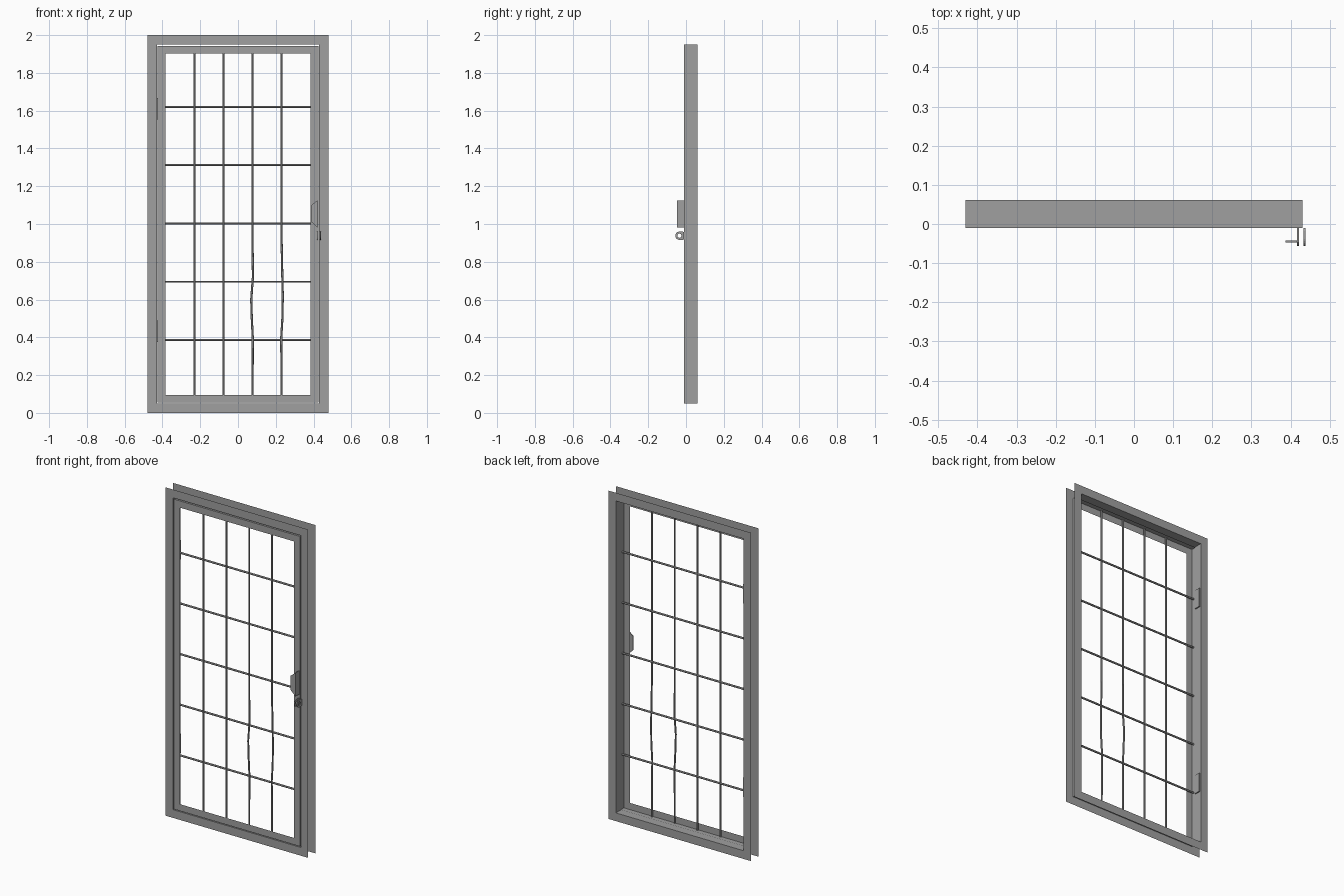
import bpy, bmesh, math

cube = bpy.data.objects.get("Cube")
if cube:
    bpy.data.objects.remove(cube, do_unlink=True)

# One flat grey for all the steel
steel = bpy.data.materials.new("grey_steel")
steel.use_nodes = True
GREY = (0.35, 0.35, 0.35, 1)
steel.diffuse_color = GREY
steel.node_tree.nodes["Principled BSDF"].inputs["Base Color"].default_value = GREY


def finish(name, bm):
    mesh = bpy.data.meshes.new(name)
    bm.to_mesh(mesh)
    bm.free()
    mesh.materials.append(steel)
    ob = bpy.data.objects.new(name, mesh)
    bpy.context.collection.objects.link(ob)
    return ob


def sheet_frame(name, half, z0, z1, profile):
    """Sweep a folded sheet profile of (inset, y) points around a rectangle."""
    bm = bmesh.new()
    rings = []
    for d, y in profile:
        x, lo, hi = half - d, z0 + d, z1 - d
        rings.append([bm.verts.new(c) for c in
                      ((-x, y, lo), (x, y, lo), (x, y, hi), (-x, y, hi))])
    for a, b in zip(rings, rings[1:]):
        for k in range(4):
            n = (k + 1) % 4
            bm.faces.new((a[k], a[n], b[n], b[k]))
    return finish(name, bm)


def box(name, lo, hi):
    bm = bmesh.new()
    bmesh.ops.create_cube(bm, size=1)
    for v in bm.verts:
        v.co = [(l + h) / 2 + c * (h - l) for l, h, c in zip(lo, hi, v.co)]
    return finish(name, bm)


def rod(name, points, radius=0.0058):
    """Round bar along a path, made into a mesh."""
    cu = bpy.data.curves.new(name, 'CURVE')
    cu.dimensions = '3D'
    cu.bevel_depth = radius
    cu.bevel_resolution = 1
    cu.use_fill_caps = True
    sp = cu.splines.new('POLY')
    sp.points.add(len(points) - 1)
    for p, co in zip(sp.points, points):
        p.co = (*co, 1)
    cu.materials.append(steel)
    ob = bpy.data.objects.new(name, cu)
    bpy.context.collection.objects.link(ob)
    bpy.ops.object.select_all(action='DESELECT')
    ob.select_set(True)
    bpy.context.view_layer.objects.active = ob
    bpy.ops.object.convert(target='MESH')
    bpy.ops.object.shade_smooth_by_angle(angle=math.radians(50))


FRONT, BACK = -0.01, 0.061

# Channel-shaped outer frame: front flange, jamb, back flange
sheet_frame("outer_frame", 0.48, 0, 2,
            [(0, FRONT), (0.05, FRONT), (0.05, BACK), (0, BACK)])

# Door leaf made of angle steel
sheet_frame("door_leaf", 0.426, 0.055, 1.943,
            [(0, 0.02), (0, FRONT), (0.041, FRONT)])

# Vertical bars, two of them slightly bent low down
bends = {
    2: [(0.9, 0), (0.72, 0.002), (0.6, -0.007), (0.5, -0.004), (0.4, 0.001)],
    3: [(0.9, 0), (0.75, 0.003), (0.62, 0.006), (0.5, 0.004), (0.4, -0.002)],
}
for i in range(4):
    x = (i - 1.5) * 0.154
    path = [(x, -0.002, 1.942)]
    path += [(x + dx, -0.002, z) for z, dx in bends.get(i, [])]
    path.append((x, -0.002, 0.057))
    rod(f"vertical_bar_{i + 1}", path)

# Horizontal bars behind them
for i in range(5):
    z = 0.386 + i * 0.3085
    rod(f"horizontal_bar_{i + 1}", [(-0.425, 0.004, z), (0.425, 0.004, z)])

# Hinges inside the left-hand jamb
for name, z in (("lower_hinge", 0.432), ("upper_hinge", 1.61)):
    box(name, (-0.431, 0.017, z - 0.058), (-0.423, 0.056, z + 0.058))

# Pull handle: side web and tapered grip plate
box("handle_web", (0.417, -0.047, 0.982), (0.422, FRONT, 1.125))
bm = bmesh.new()
grip = [bm.verts.new((x, -0.047, z)) for x, z in
        ((0.387, 1.012), (0.42, 0.982), (0.42, 1.125), (0.387, 1.098))]
face = bm.faces.new(grip)
ext = bmesh.ops.extrude_face_region(bm, geom=[face])
for v in ext["geom"]:
    if isinstance(v, bmesh.types.BMVert):
        v.co.y += 0.005
bmesh.ops.recalc_face_normals(bm, faces=bm.faces)
finish("handle_grip", bm)


def lug(name, x, thick=0.005):
    """Padlock eye: a plate with a rounded nose and a round hole."""
    bm = bmesh.new()
    n, r, hole, yc, zc = 24, 0.022, 0.011, -0.035, 0.938
    rows = []
    for s in (-0.5, 0.5):
        outer, inner = [], []
        for k in range(n):
            a = 2 * math.pi * k / n + math.pi / n
            c, sn = math.cos(a), math.sin(a)
            # Round toward the front, square toward the door
            f = r if c < 0 else min(0.025 / c, r / max(abs(sn), 1e-6))
            outer.append(bm.verts.new((x + s * thick, yc + c * f, zc + sn * f)))
            inner.append(bm.verts.new((x + s * thick, yc + c * hole, zc + sn * hole)))
        rows.append((outer, inner))
    (o0, i0), (o1, i1) = rows
    for k in range(n):
        m = (k + 1) % n
        for a, b in ((o0, i0), (i0, i1), (i1, o1), (o1, o0)):
            bm.faces.new((a[k], a[m], b[m], b[k]))
    bmesh.ops.recalc_face_normals(bm, faces=bm.faces)
    finish(name, bm)


lug("leaf_lock_eye", 0.4195)
lug("frame_lock_eye", 0.436)
